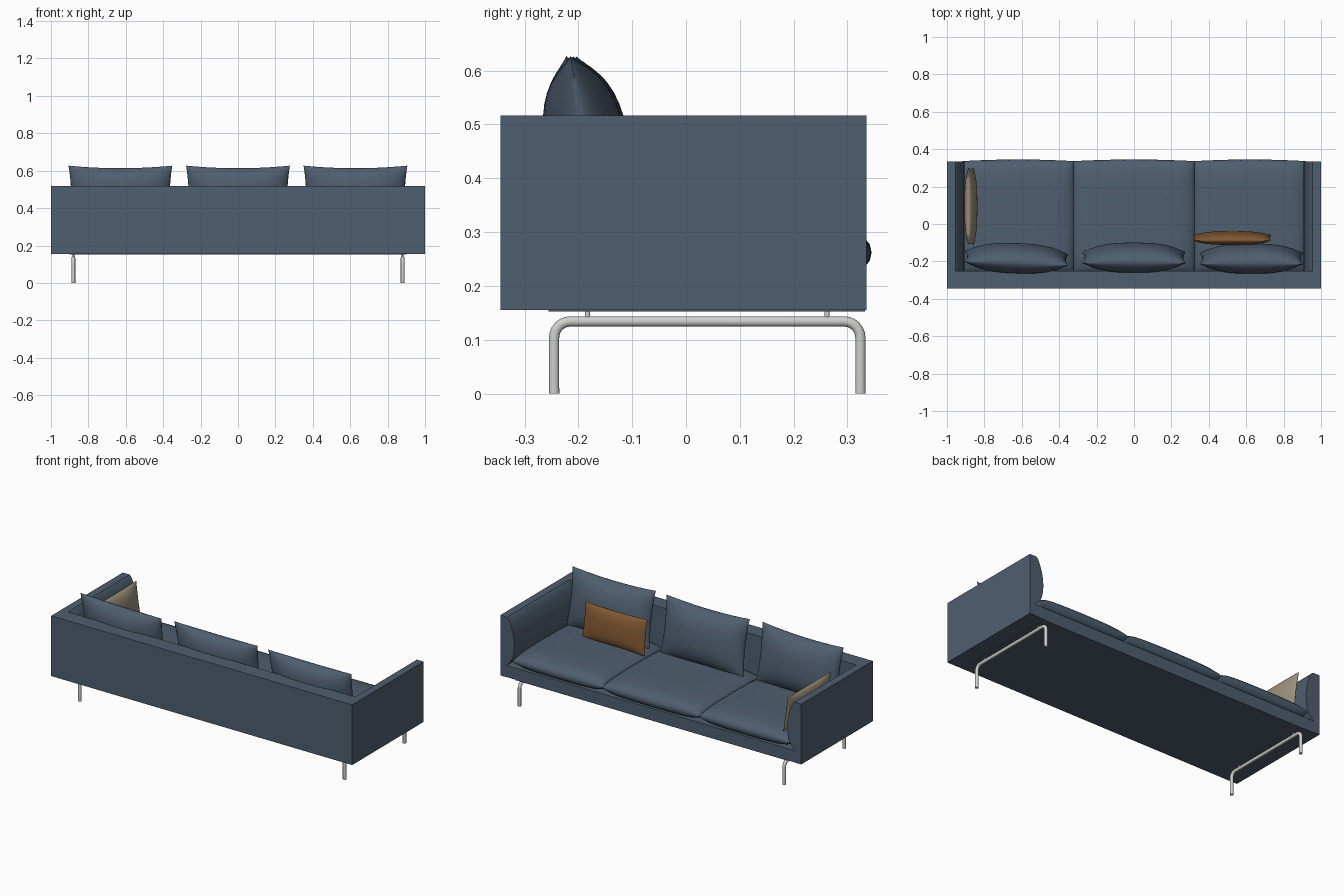
import bpy, bmesh, math
from mathutils import Vector

if "Cube" in bpy.data.objects:
    bpy.data.objects.remove(bpy.data.objects["Cube"])


def material(name, rgb):
    m = bpy.data.materials.new(name)
    m.diffuse_color = (*rgb, 1)
    m.use_nodes = True
    m.node_tree.nodes["Principled BSDF"].inputs["Base Color"].default_value = m.diffuse_color
    return m


BLUE = material("slate blue fabric", (0.078, 0.112, 0.158))
TAN = material("tan leather", (0.21, 0.095, 0.032))
BEIGE = material("beige fabric", (0.34, 0.28, 0.20))
STEEL = material("light steel", (0.62, 0.62, 0.60))


def finish(bm, name, mat, angle=35):
    bmesh.ops.recalc_face_normals(bm, faces=bm.faces)
    me = bpy.data.meshes.new(name)
    bm.to_mesh(me)
    bm.free()
    me.materials.append(mat)
    ob = bpy.data.objects.new(name, me)
    bpy.context.collection.objects.link(ob)
    smooth(ob, angle)
    return ob


def smooth(ob, angle):
    bpy.ops.object.select_all(action='DESELECT')
    ob.select_set(True)
    bpy.context.view_layer.objects.active = ob
    bpy.ops.object.shade_smooth_by_angle(angle=math.radians(angle))


def box(name, lo, hi, mat):
    bm = bmesh.new()
    bmesh.ops.create_cube(bm, size=1)
    for v in bm.verts:
        v.co = Vector([lo[i] + (v.co[i] + 0.5) * (hi[i] - lo[i]) for i in range(3)])
    return finish(bm, name, mat)


def pillow(name, size, mat, loc, rot=(0, 0, 0), pinch=0.05, fall=3, power=0.6, n=20):
    """Stuffed cushion: two bulging sheets joined along a seam."""
    w, h, t = size
    bm = bmesh.new()
    for side in (1, -1):
        rows = []
        for j in range(n + 1):
            row = []
            for i in range(n + 1):
                # sine spacing packs rows close to the seam
                u = math.sin((i / n - 0.5) * math.pi)
                v = math.sin((j / n - 0.5) * math.pi)
                f = max(0, (1 - abs(u) ** fall) * (1 - abs(v) ** fall)) ** power
                row.append(bm.verts.new((
                    w / 2 * u * (1 - pinch * h / w * (1 - v * v)),
                    h / 2 * v * (1 - pinch * (1 - u * u)),
                    side * t / 2 * f)))
            rows.append(row)
        for j in range(n):
            for i in range(n):
                bm.faces.new((rows[j][i], rows[j][i + 1], rows[j + 1][i + 1], rows[j + 1][i]))
    bmesh.ops.remove_doubles(bm, verts=bm.verts, dist=1e-5)
    ob = finish(bm, name, mat, 50)
    ob.location = loc
    ob.rotation_euler = [math.radians(a) for a in rot]
    return ob


# Frame: base platform and back slab
box("base", (-0.99, -0.34, 0.155), (0.99, 0.333, 0.225), BLUE)
box("back", (-0.99, -0.345, 0.155), (0.99, -0.252, 0.517), BLUE)
box("underside_panel", (-0.9, -0.255, 0.152), (0.9, 0.333, 0.158), BLUE)

# Arms: flat outside, padded bulge inside
ARM = [(1, 0.155), (1, 0.517), (0.955, 0.517), (0.943, 0.505), (0.93, 0.477), (0.918, 0.44),
       (0.91, 0.40), (0.907, 0.36), (0.909, 0.32), (0.918, 0.28), (0.935, 0.25), (0.96, 0.225),
       (0.96, 0.155)]
for s, side in ((-1, "left"), (1, "right")):
    bm = bmesh.new()
    f = bm.faces.new([bm.verts.new((s * x, -0.345, z)) for x, z in ARM])
    ext = bmesh.ops.extrude_face_region(bm, geom=[f])
    for v in ext["geom"]:
        if isinstance(v, bmesh.types.BMVert):
            v.co.y = 0.335
    finish(bm, side + "_arm", BLUE)

# Seat cushions
for x, w, name in ((-0.62, 0.595, "left"), (0, 0.645, "middle"), (0.62, 0.595, "right")):
    pillow(name + "_seat_cushion", (w, 0.595, 0.105), BLUE, (x, 0.0385, 0.262),
           pinch=-0.03, fall=6, power=0.45)

# Back cushions, leaning on the back
for x, y, turn, name in ((-0.628, -0.183, -2, "left"), (0, -0.18, 0, "middle"),
                         (0.628, -0.185, 0, "right")):
    pillow(name + "_back_cushion", (0.555, 0.345, 0.15), BLUE, (x, y, 0.457),
           (100, 0, turn), pinch=0.08, fall=2.6, power=0.6)

# Loose throw pillows
pillow("tan_throw_pillow", (0.415, 0.21, 0.065), TAN, (0.525, -0.075, 0.405), (98, 0, 0))
pillow("beige_throw_pillow", (0.41, 0.21, 0.06), BEIGE, (-0.872, 0.095, 0.408), (98, 0, -90))

# Bent tube legs with small mounting pins
Y0, Y1, TOP, R = -0.245, 0.324, 0.134, 0.03
path = [(Y0, 0)]
for k in range(7):
    a = math.pi - k * math.pi / 12
    path.append((Y0 + R + R * math.cos(a), TOP - R + R * math.sin(a)))
path += [(Y0 + Y1 - y, z) for y, z in reversed(path)]
for x, side in ((-0.88, "left"), (0.88, "right")):
    cu = bpy.data.curves.new(side + "_leg", 'CURVE')
    cu.dimensions = '3D'
    cu.bevel_depth = 0.01
    cu.bevel_resolution = 3
    cu.use_fill_caps = True
    sp = cu.splines.new('POLY')
    sp.points.add(len(path) - 1)
    for p, (y, z) in zip(sp.points, path):
        p.co = (x, y, z, 1)
    cu.materials.append(STEEL)
    ob = bpy.data.objects.new(side + "_leg", cu)
    bpy.context.collection.objects.link(ob)
    bpy.ops.object.select_all(action='DESELECT')
    ob.select_set(True)
    bpy.context.view_layer.objects.active = ob
    bpy.ops.object.convert(target='MESH')
    smooth(bpy.context.view_layer.objects.active, 40)
    for y, end in ((-0.183, "back"), (0.262, "front")):
        bm = bmesh.new()
        bmesh.ops.create_cone(bm, cap_ends=True, segments=12, radius1=0.005, radius2=0.005, depth=0.02)
        bmesh.ops.translate(bm, verts=bm.verts, vec=(x, y, 0.146))
        finish(bm, side + "_" + end + "_leg_pin", STEEL)
